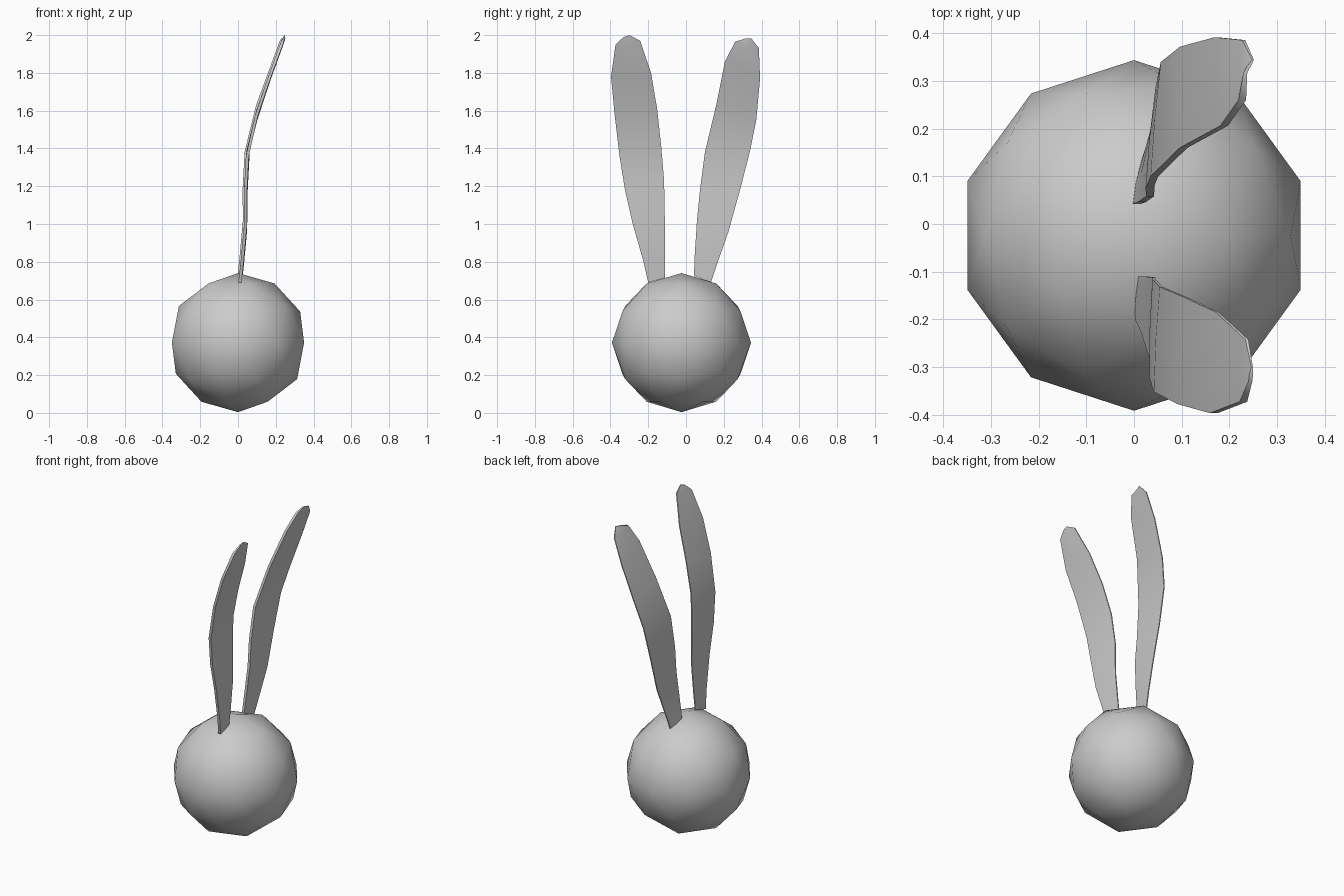
import bpy, bmesh, math

if "Cube" in bpy.data.objects:
    bpy.data.objects.remove(bpy.data.objects["Cube"])

# Head: coarse, smooth-shaded ball
bpy.ops.mesh.primitive_ico_sphere_add(subdivisions=2, radius=0.368,
                                      location=(0, -0.024, 0.372))
head = bpy.context.object
head.name = "head"
bpy.ops.object.shade_smooth()

# Backward bend shared by both ears: (height, x)
BEND = [(0.69, 0.01), (0.80, 0.022), (1.02, 0.042), (1.2, 0.04), (1.4, 0.052),
        (1.63, 0.112), (1.8, 0.175), (2.0, 0.248)]


def bend(z):
    for (z0, x0), (z1, x1) in zip(BEND, BEND[1:]):
        if z <= z1:
            return x0 + (x1 - x0) * (z - z0) / (z1 - z0)
    return BEND[-1][1]


def make_ear(name, stations, shift_a, shift_b):
    """Thin closed blade lofted through edge pairs (ya, za, yb, zb)."""
    bm = bmesh.new()
    rings = []
    for i, (ya, za, yb, zb) in enumerate(stations):
        t = 0.004 if i == len(stations) - 1 else 0.008
        ym, zm = (ya + yb) / 2, (za + zb) / 2
        xa, xb = bend(za) + shift_a, bend(zb) + shift_b
        xm = (xa + xb) / 2
        pts = [(xa - t, ya, za), (xm - t, ym, zm), (xb - t * 0.4, yb, zb),
               (xb + t * 0.4, yb, zb), (xm + t, ym, zm), (xa + t, ya, za)]
        rings.append([bm.verts.new(p) for p in pts])
    for r, s in zip(rings, rings[1:]):
        for k in range(6):
            j = (k + 1) % 6
            bm.faces.new((r[k], r[j], s[j], s[k]))
    bm.faces.new(rings[0])
    bm.faces.new(rings[-1])
    bmesh.ops.recalc_face_normals(bm, faces=bm.faces)
    mesh = bpy.data.meshes.new(name)
    bm.to_mesh(mesh)
    bm.free()
    ob = bpy.data.objects.new(name, mesh)
    bpy.context.collection.objects.link(ob)
    bpy.ops.object.select_all(action='DESELECT')
    ob.select_set(True)
    bpy.context.view_layer.objects.active = ob
    bpy.ops.object.shade_smooth_by_angle(angle=math.radians(50))


# Ear towards -y
make_ear("front_ear", [
    (-0.200, 0.69, -0.110, 0.715), (-0.225, 0.80, -0.110, 0.82),
    (-0.282, 1.00, -0.112, 1.02), (-0.323, 1.18, -0.116, 1.23),
    (-0.352, 1.36, -0.132, 1.42), (-0.378, 1.58, -0.153, 1.61),
    (-0.397, 1.78, -0.185, 1.80), (-0.373, 1.95, -0.243, 1.97),
    (-0.330, 1.99, -0.300, 2.00)], 0.0, 0.0)

# Ear towards +y
make_ear("back_ear", [
    (0.042, 0.725, 0.132, 0.69), (0.046, 0.83, 0.165, 0.79),
    (0.058, 1.02, 0.225, 0.96), (0.074, 1.18, 0.286, 1.18),
    (0.100, 1.38, 0.340, 1.39), (0.160, 1.63, 0.372, 1.55),
    (0.206, 1.86, 0.392, 1.77), (0.260, 1.965, 0.386, 1.93),
    (0.318, 1.983, 0.345, 1.983)], -0.008, 0.008)
